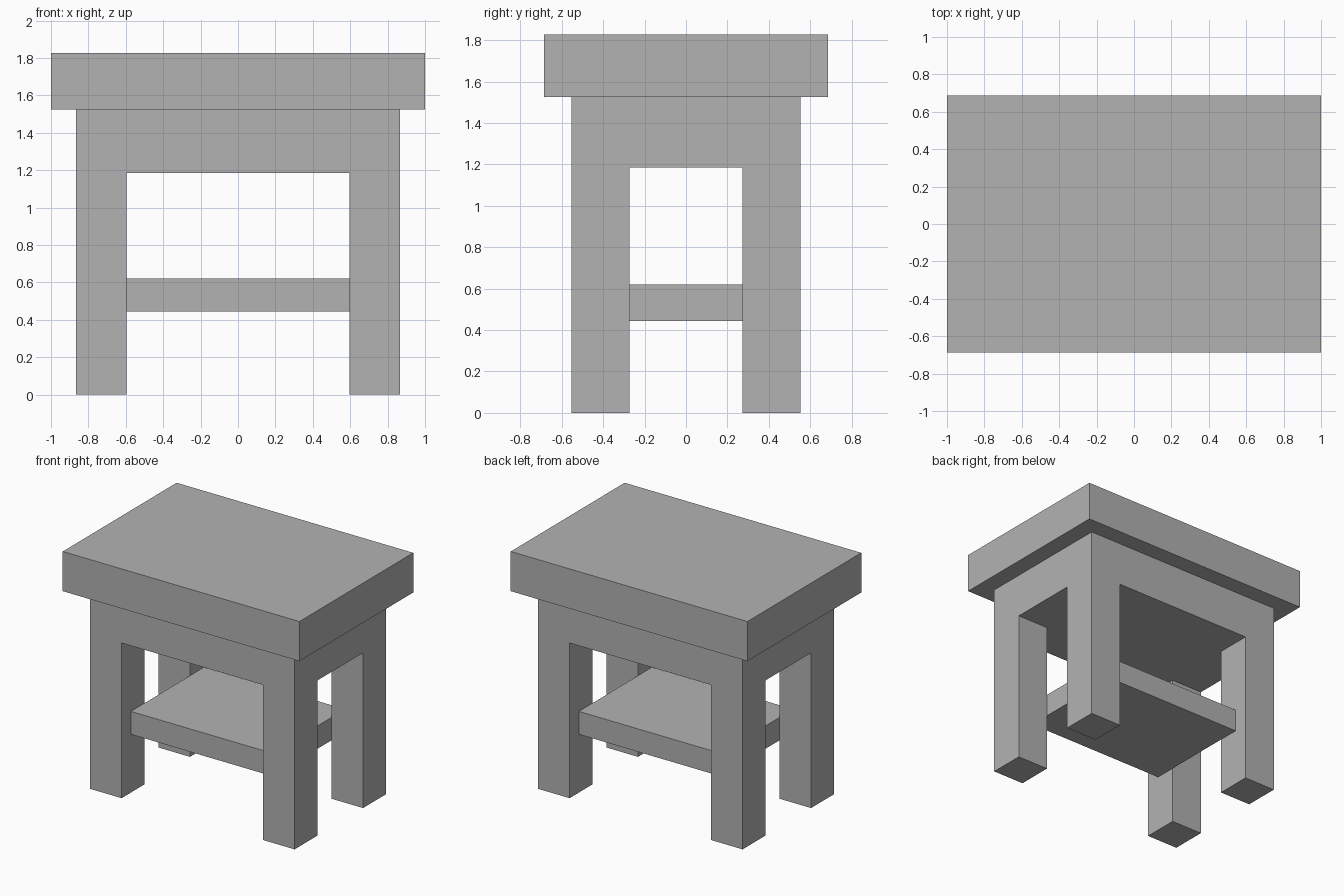
import bpy

cube = bpy.data.objects.get("Cube")
if cube:
    bpy.data.objects.remove(cube, do_unlink=True)

# One plain grey for the whole table
grey = bpy.data.materials.new("plain_grey")
grey.use_nodes = True
colour = (0.448, 0.448, 0.448, 1)
grey.diffuse_color = colour
grey.node_tree.nodes["Principled BSDF"].inputs["Base Color"].default_value = colour


def box(name, x, y, z):
    """Axis-aligned box from (low, high) pairs."""
    spans = (x, y, z)
    bpy.ops.mesh.primitive_cube_add(size=1, location=[(a + b) / 2 for a, b in spans])
    obj = bpy.context.object
    obj.name = name
    obj.scale = [b - a for a, b in spans]
    bpy.ops.object.transform_apply(location=False, rotation=False, scale=True)
    obj.data.materials.append(grey)
    return obj


# Heights and plan sizes shared between parts
apron_z, top_z = 1.185, 1.525
outer_x, inner_x = 0.865, 0.597
outer_y, inner_y = 0.552, 0.274

# Thick overhanging top and the solid apron block under it
box("table_top", (-1, 1), (-0.687, 0.687), (top_z, 1.828))
box("apron", (-outer_x, outer_x), (-outer_y, outer_y), (apron_z, top_z))

# Four square legs, flush with the apron corners
for side, sx in (("right", -1), ("left", 1)):
    for end, sy in (("front", -1), ("back", 1)):
        box(f"{end}_{side}_leg",
            sorted((sx * inner_x, sx * outer_x)),
            sorted((sy * inner_y, sy * outer_y)),
            (0, apron_z))

# Lower shelf held between the legs
box("shelf", (-inner_x, inner_x), (-0.44, 0.44), (0.445, 0.62))
